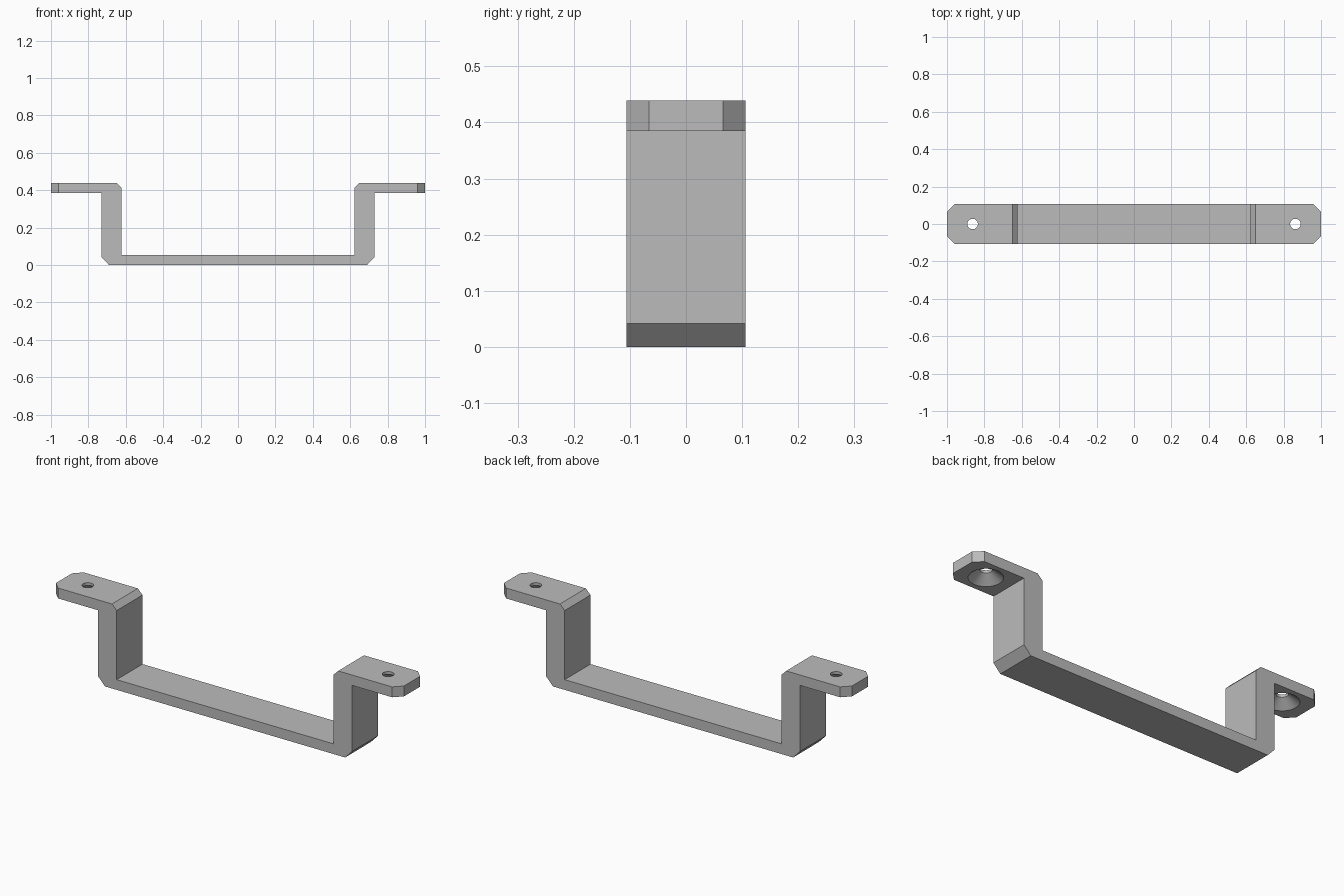
import bpy, bmesh
from mathutils import Vector

cube = bpy.data.objects.get("Cube")
if cube:
    bpy.data.objects.remove(cube)

DEPTH = 0.106      # half width of the strap
TOP, FLANGE = 0.439, 0.385
HOLE_X = 0.863

grey = bpy.data.materials.new("plain grey")
grey.use_nodes = True
colour = (0.5, 0.5, 0.5, 1)
grey.diffuse_color = colour
grey.node_tree.nodes["Principled BSDF"].inputs["Base Color"].default_value = colour


def make_object(name, bm):
    bmesh.ops.recalc_face_normals(bm, faces=bm.faces)
    mesh = bpy.data.meshes.new(name)
    bm.to_mesh(mesh)
    bm.free()
    mesh.materials.append(grey)
    obj = bpy.data.objects.new(name, mesh)
    bpy.context.collection.objects.link(obj)
    return obj


# Bracket: half profile mirrored in x, extruded along y
half = [(0.623, 0.053), (0.623, TOP - 0.027), (0.65, TOP), (1, TOP),
        (1, FLANGE), (0.73, FLANGE), (0.73, 0.042), (0.69, 0)]
outline = half + [(-x, z) for x, z in reversed(half)]
bm = bmesh.new()
face = bm.faces.new([bm.verts.new((x, -DEPTH, z)) for x, z in outline])
side = bmesh.ops.extrude_face_region(bm, geom=[face])
bmesh.ops.translate(bm, vec=(0, 2 * DEPTH, 0),
                    verts=[g for g in side["geom"] if isinstance(g, bmesh.types.BMVert)])

# Chamfered corners at both strap ends
corners = [e for e in bm.edges
           if all(abs(v.co.x) > 0.99 for v in e.verts)
           and abs(e.verts[0].co.z - e.verts[1].co.z) > 0.01]
bmesh.ops.bevel(bm, geom=corners, offset=0.04, offset_type='OFFSET',
                segments=1, affect='EDGES')
bracket = make_object("handle_bracket", bm)

# Countersunk screw holes: a revolved cutter on each flange
profile = [(0.08, FLANGE - 0.02), (0.08, FLANGE), (0.028, FLANGE + 0.04), (0.028, TOP + 0.02)]
for label, sign in (("left", 1), ("right", -1)):
    bm = bmesh.new()
    verts = [bm.verts.new((sign * HOLE_X + r, 0, z)) for r, z in profile]
    edges = [bm.edges.new(pair) for pair in zip(verts, verts[1:])]
    bmesh.ops.spin(bm, geom=verts + edges, cent=(sign * HOLE_X, 0, 0), axis=(0, 0, 1),
                   angle=6.283185, steps=32, use_merge=True)
    bmesh.ops.remove_doubles(bm, verts=bm.verts, dist=0.0005)
    bmesh.ops.holes_fill(bm, edges=[e for e in bm.edges if e.is_boundary], sides=0)
    cutter = make_object(label + "_screw_hole_cutter", bm)
    cutter.hide_render = True
    cutter.hide_set(True)
    cut = bracket.modifiers.new(label + " screw hole", 'BOOLEAN')
    cut.operation = 'DIFFERENCE'
    cut.solver = 'EXACT'
    cut.object = cutter

# Bake the holes and smooth only the round walls
bpy.context.view_layer.objects.active = bracket
bracket.select_set(True)
for modifier in list(bracket.modifiers):
    bpy.ops.object.modifier_apply(modifier=modifier.name)
for name in ("left", "right"):
    bpy.data.objects.remove(bpy.data.objects[name + "_screw_hole_cutter"])
bpy.ops.object.shade_smooth_by_angle(angle=0.5)
